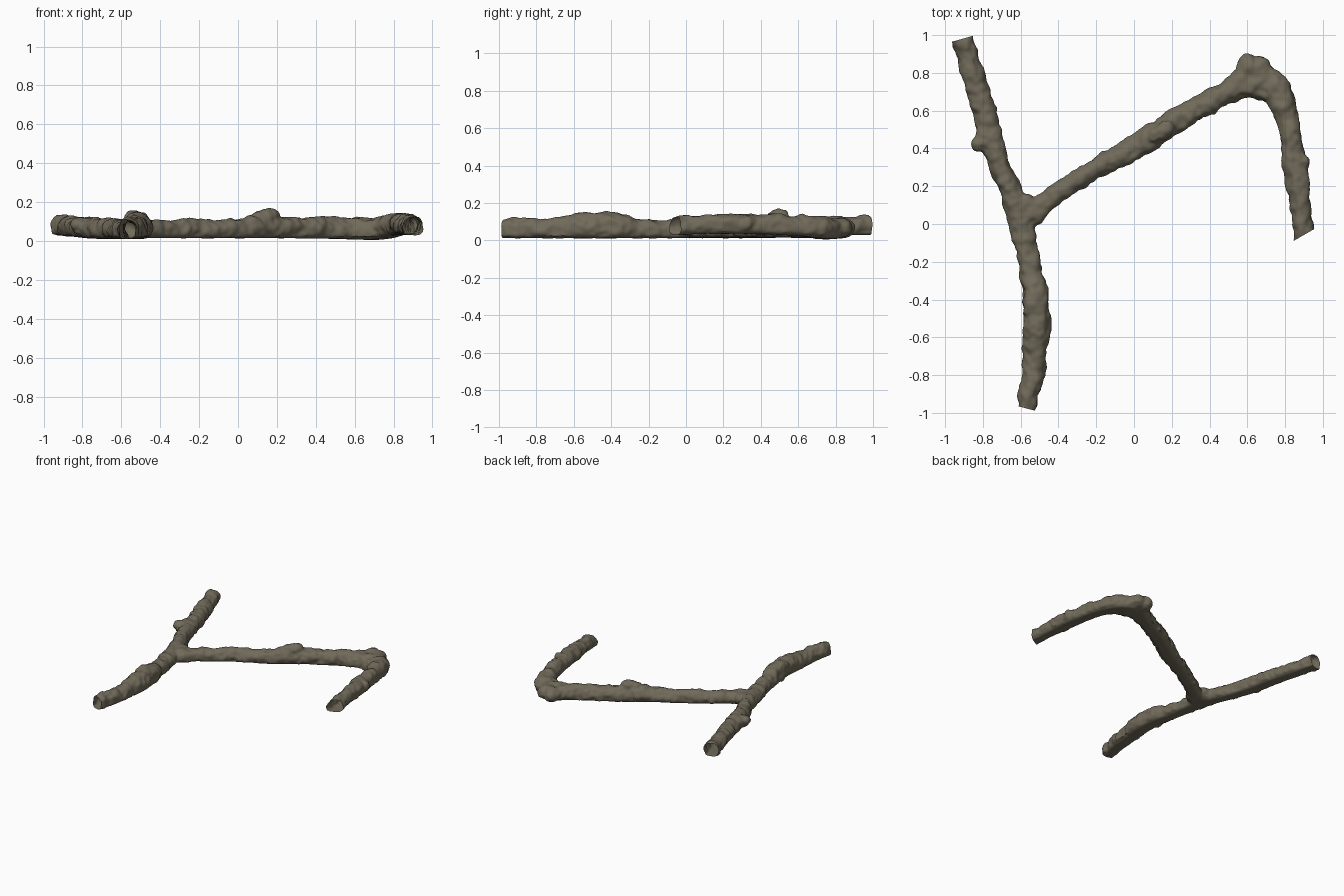
import bpy, bmesh, math
from mathutils import Vector, noise

if "Cube" in bpy.data.objects:
    bpy.data.objects.remove(bpy.data.objects["Cube"])

bark = bpy.data.materials.new("grey brown bark")
bark.diffuse_color = (0.165, 0.145, 0.102, 1)
bark.use_nodes = True
bark.node_tree.nodes["Principled BSDF"].inputs["Base Color"].default_value = bark.diffuse_color


def spline(pts, steps=8):
    """Catmull-Rom through (x, y, bottom, top, half width) rows."""
    p = [Vector(q) for q in pts]
    p = [2 * p[0] - p[1]] + p + [2 * p[-1] - p[-2]]
    out = []
    for i in range(1, len(p) - 2):
        a, b, c, d = p[i - 1:i + 3]
        for s in range(steps):
            t = s / steps
            out.append(0.5 * (2 * b + (c - a) * t + (2 * a - 5 * b + 4 * c - d) * t * t
                              + (3 * b - a - 3 * c + d) * t ** 3))
    return out + [p[-2]]


def limb(bm, pts, sides=24):
    """Closed tube with a flattened underside."""
    path = spline(pts)
    rings = []
    for i, q in enumerate(path):
        t = path[min(i + 1, len(path) - 1)] - path[max(i - 1, 0)]
        n = Vector((t[1], -t[0])).normalized()
        rz = (q[3] - q[2]) / 1.75
        ring = []
        for k in range(sides):
            a = 2 * math.pi * k / sides
            o = math.cos(a) * q[4]
            z = q[3] - rz + max(math.sin(a), -0.75) * rz
            ring.append(bm.verts.new((q[0] + n.x * o, q[1] + n.y * o, z)))
        rings.append(ring)
    for r0, r1 in zip(rings, rings[1:]):
        for k in range(sides):
            j = (k + 1) % sides
            bm.faces.new((r0[k], r0[j], r1[j], r1[k]))
    bm.faces.new(rings[0][::-1])
    bm.faces.new(rings[-1])


def knot(bm, loc, size, turn=0):
    """Rounded lump on the bark."""
    r = bmesh.ops.create_icosphere(bm, subdivisions=3, radius=1)
    c, s = math.cos(turn), math.sin(turn)
    for v in r["verts"]:
        x, y, z = (v.co[i] * size[i] for i in range(3))
        v.co = Vector((x * c - y * s, x * s + y * c, z)) + Vector(loc)


bm = bmesh.new()
# main stem, running front to back
limb(bm, [(-.94, 1.09, .03, .135, .052), (-.905, .975, .03, .135, .053), (-.855, .80, .025, .125, .058),
          (-.805, .64, .02, .12, .06), (-.757, .45, .015, .12, .062), (-.70, .29, .012, .115, .056),
          (-.635, .13, .012, .11, .058), (-.585, -.04, .012, .11, .064), (-.55, -.24, .012, .11, .055),
          (-.52, -.36, .012, .145, .063), (-.512, -.55, .012, .15, .072), (-.527, -.66, .012, .125, .063),
          (-.54, -.82, .012, .115, .060), (-.572, -.97, .012, .115, .048), (-.60, -1.08, .012, .115, .046)])
# side branch with the bent end
limb(bm, [(-.60, .03, .015, .105, .07), (-.52, .075, .015, .105, .068), (-.445, .135, .015, .105, .05),
          (-.18, .305, .015, .11, .053), (0, .40, .015, .12, .064), (.13, .49, .015, .135, .062),
          (.24, .56, .015, .125, .064), (.5, .70, .012, .12, .06), (.62, .755, .008, .12, .09),
          (.72, .73, .008, .125, .09), (.785, .64, .02, .13, .066), (.825, .5, .03, .135, .057),
          (.855, .3, .035, .14, .062), (.88, .1, .035, .135, .052), (.90, -.05, .03, .125, .056),
          (.925, -.17, .03, .125, .055)])
# knots and the broken twig stub
knot(bm, (.605, .83, .065), (.06, .08, .055))
knot(bm, (.66, .83, .065), (.06, .06, .05))
knot(bm, (.14, .49, .125), (.08, .045, .042), .55)
knot(bm, (-.80, .43, .075), (.06, .045, .05), .5)
knot(bm, (-.79, .48, .075), (.05, .06, .05))
knot(bm, (-.53, -.42, .115), (.055, .09, .037))
knot(bm, (-.49, -.55, .085), (.055, .05, .05))
knot(bm, (.87, .33, .09), (.06, .05, .05))
knot(bm, (-.575, .09, .06), (.07, .07, .05))
bmesh.ops.recalc_face_normals(bm, faces=bm.faces)
me = bpy.data.meshes.new("forked_branch")
bm.to_mesh(me)
bm.free()
ob = bpy.data.objects.new("forked_branch", me)
bpy.context.collection.objects.link(ob)
bpy.context.view_layer.objects.active = ob
ob.select_set(True)

# fuse limbs and knots into one skin
m = ob.modifiers.new("fuse", 'REMESH')
m.mode, m.voxel_size = 'VOXEL', 0.011
m = ob.modifiers.new("soften", 'SMOOTH')
m.factor, m.iterations = 0.5, 3
for name in ("fuse", "soften"):
    bpy.ops.object.modifier_apply(modifier=name)

bm = bmesh.new()
bm.from_mesh(ob.data)
bm.normal_update()
# bark lumps, kept off the flat underside
shift = []
for v in bm.verts:
    d = 0.013 * noise.noise(v.co * 13) + 0.008 * noise.noise(v.co * 30) + 0.002
    shift.append(v.normal * d * (0.15 if v.normal.z < -0.6 else 1))
for v, s in zip(bm.verts, shift):
    v.co += s
    v.co.z = max(v.co.z, 0.004)
# open, slanted broken ends
for co, no in (((-.91, .98, 0), (-.27, .96, 0)), ((-.575, -.975, 0), (-.25, -.97, 0)),
               ((.905, -.055, 0), (.5, -.86, 0))):
    co = Vector(co)
    near = [f for f in bm.faces if (f.calc_center_median().xy - co.xy).length < 0.22]
    geom = near + list({e for f in near for e in f.edges}) + list({v for f in near for v in f.verts})
    bmesh.ops.bisect_plane(bm, geom=geom, plane_co=co, plane_no=Vector(no), clear_outer=True)
bm.to_mesh(ob.data)
bm.free()
ob.data.materials.clear()
ob.data.materials.append(bark)
for p in ob.data.polygons:
    p.material_index = 0
bpy.ops.object.shade_smooth_by_angle(angle=math.radians(50))
